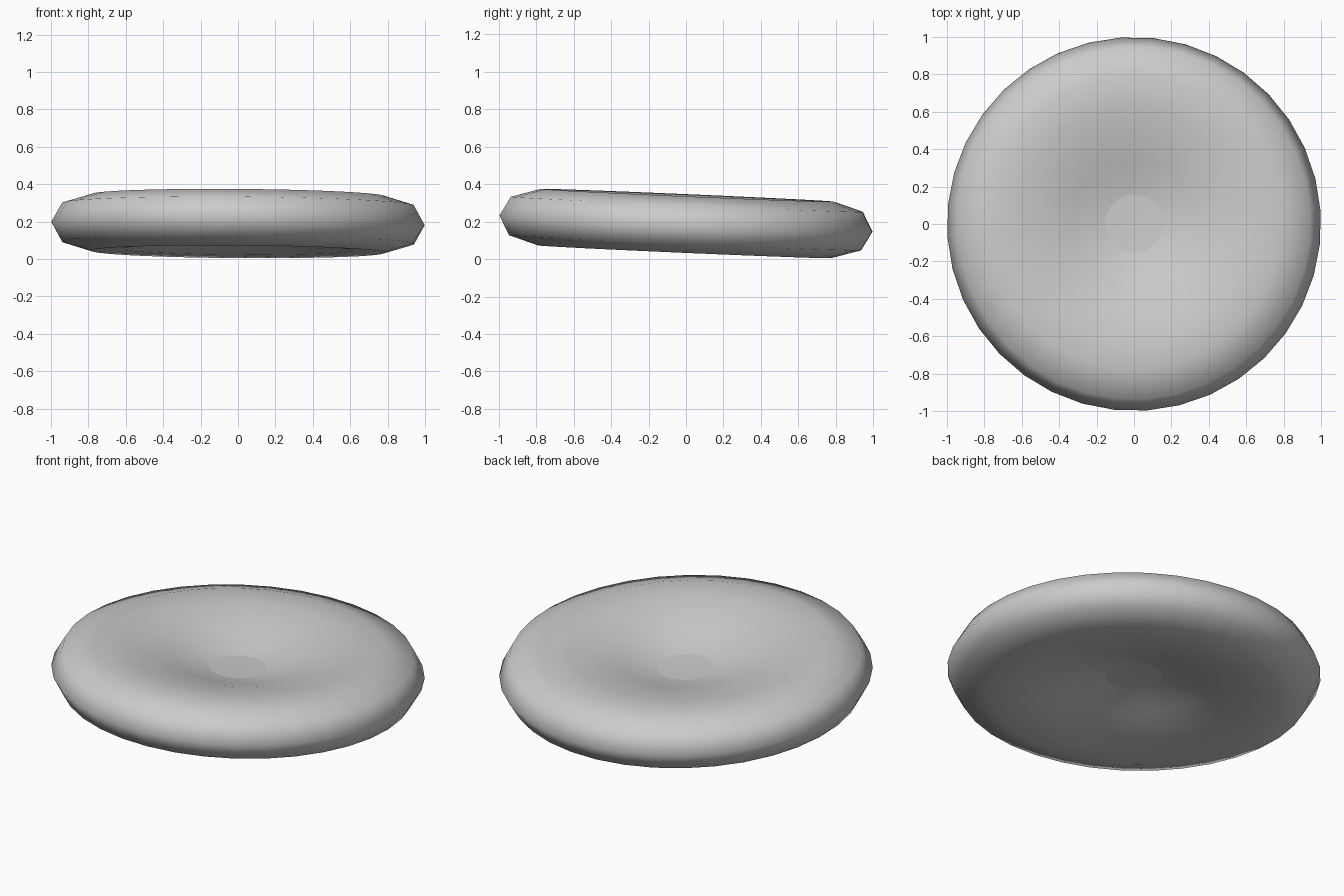
import bpy, bmesh, math

if "Cube" in bpy.data.objects:
    bpy.data.objects.remove(bpy.data.objects["Cube"])

SEGMENTS = 36
CENTRE_Z = 0.19
TILT = (math.radians(-2.45), math.radians(0.6), math.radians(4))


def lathe(name, profile):
    """Spin a radius/height profile around z, then smooth and tilt it."""
    bm = bmesh.new()
    verts = [bm.verts.new((r, 0, z)) for r, z in profile]
    edges = [bm.edges.new(pair) for pair in zip(verts, verts[1:])]
    bmesh.ops.spin(bm, geom=verts + edges, cent=(0, 0, 0), axis=(0, 0, 1),
                   angle=math.tau, steps=SEGMENTS)
    bmesh.ops.remove_doubles(bm, verts=bm.verts, dist=1e-4)
    bmesh.ops.recalc_face_normals(bm, faces=bm.faces)
    mesh = bpy.data.meshes.new(name)
    bm.to_mesh(mesh)
    bm.free()
    obj = bpy.data.objects.new(name, mesh)
    bpy.context.collection.objects.link(obj)
    mesh.shade_smooth()
    obj.location.z = CENTRE_Z
    obj.rotation_euler = TILT
    return obj


# Biconcave cell body: thick rounded rim, thinning to the middle
upper = [(0.155, 0.028), (0.24, 0.045), (0.34, 0.075), (0.46, 0.11),
         (0.62, 0.14), (0.785, 0.151), (0.943, 0.103)]
lower = [(r, -z) for r, z in reversed(upper)]
lathe("cell_body", upper + [(1.0, 0.0)] + lower)

# Thin plug closing the centre, slightly dished on both faces
lathe("cell_centre", [(0, 0.024), (0.08, 0.025), (0.155, 0.028),
                      (0.155, -0.028), (0.08, -0.025), (0.0, -0.024)])
bpy.context.view_layer.objects.active = bpy.data.objects["cell_centre"]
bpy.data.objects["cell_centre"].select_set(True)
bpy.ops.object.shade_smooth_by_angle(angle=math.radians(40))
